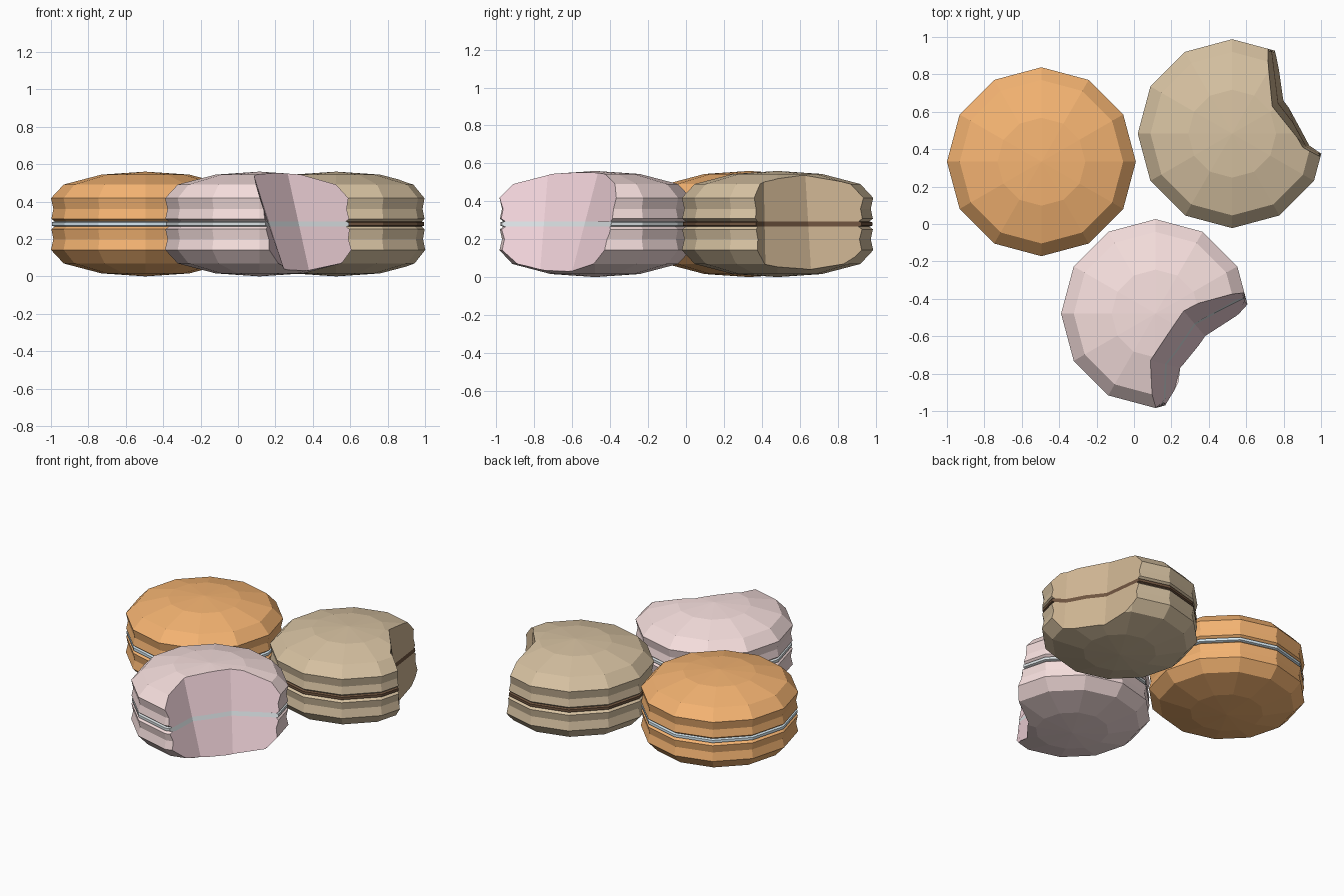
import bpy, bmesh, math

if "Cube" in bpy.data.objects:
    bpy.data.objects.remove(bpy.data.objects["Cube"])

SIDES = 12
MID = 0.28
# dome + foot profile of the upper shell: (radius, height above middle)
SHELL = [(0.235, 0.264), (0.437, 0.211), (0.505, 0.138), (0.492, 0.08), (0.503, 0.028), (0.485, 0.014)]
FILL = [(0.485, 0.014), (0.5, 0.009), (0.5, -0.009), (0.485, -0.014)]


def material(name, rgb):
    m = bpy.data.materials.new(name)
    m.diffuse_color = (*rgb, 1)
    m.use_nodes = True
    m.node_tree.nodes["Principled BSDF"].inputs["Base Color"].default_value = m.diffuse_color
    return m


def make_object(name, bm, mat):
    bmesh.ops.recalc_face_normals(bm, faces=bm.faces)
    me = bpy.data.meshes.new(name)
    bm.to_mesh(me)
    bm.free()
    ob = bpy.data.objects.new(name, me)
    bpy.context.collection.objects.link(ob)
    me.materials.append(mat)
    return ob


def lathe(name, profile, centre, mat, flip=1, apex=None):
    """Closed 12-sided turned solid; optional apex point on the dome."""
    bm = bmesh.new()
    cx, cy = centre
    rings = []
    for r, h in profile:
        rings.append([bm.verts.new((cx + r * math.cos(2 * math.pi * i / SIDES),
                                    cy + r * math.sin(2 * math.pi * i / SIDES),
                                    MID + flip * h)) for i in range(SIDES)])
    for a, b in zip(rings, rings[1:]):
        for i in range(SIDES):
            j = (i + 1) % SIDES
            bm.faces.new((a[i], a[j], b[j], b[i]))
    if apex is None:
        bm.faces.new(rings[0])
    else:
        tip = bm.verts.new((cx, cy, MID + flip * apex))
        for i in range(SIDES):
            bm.faces.new((rings[0][i], rings[0][(i + 1) % SIDES], tip))
    bm.faces.new(rings[-1])
    return make_object(name, bm, mat)


def bite_cutter(name, low, high, mat):
    """Slanted prism between a bite outline at z=0.03 and one at z=0.53."""
    bm = bmesh.new()

    def level(z):
        t = (z - 0.03) / 0.5
        return [bm.verts.new((a[0] + (b[0] - a[0]) * t, a[1] + (b[1] - a[1]) * t, z))
                for a, b in zip(low, high)]
    lo, hi = level(-0.1), level(0.68)
    n = len(lo)
    bm.faces.new(lo)
    bm.faces.new(hi)
    for i in range(n):
        j = (i + 1) % n
        bm.faces.new((lo[i], lo[j], hi[j], hi[i]))
    ob = make_object(name, bm, mat)
    ob.hide_render = True
    return ob


def cut(ob, cutter, mat):
    cutter.data.materials[0] = mat
    mod = ob.modifiers.new("bite", 'BOOLEAN')
    mod.operation = 'DIFFERENCE'
    mod.solver = 'EXACT'
    mod.material_mode = 'TRANSFER'
    mod.object = cutter
    dg = bpy.context.evaluated_depsgraph_get()
    dg.update()
    me = bpy.data.meshes.new_from_object(ob.evaluated_get(dg))
    ob.modifiers.clear()
    ob.data = me


def macaron(prefix, centre, shell_rgb, fill_rgb, inner_rgb=None, bite=None):
    shell = material(prefix + "_shell", shell_rgb)
    fill = material(prefix + "_filling", fill_rgb)
    parts = [(lathe(prefix + "_top_shell", SHELL, centre, shell, 1, 0.28), 0),
             (lathe(prefix + "_filling_layer", FILL, centre, fill), 1),
             (lathe(prefix + "_bottom_shell", SHELL, centre, shell, -1, 0.28), 0)]
    if bite:
        inner = material(prefix + "_crumb", inner_rgb)
        cutter = bite_cutter(prefix + "_bite_cutter", *bite, inner)
        for ob, is_fill in parts:
            cut(ob, cutter, fill if is_fill else inner)
        bpy.data.objects.remove(cutter)


# whole orange macaron
macaron("orange", (-0.495, 0.333), (0.92, 0.46, 0.17), (0.68, 0.82, 0.90))

# brown macaron with a shallow bite
macaron("brown", (0.525, 0.483), (0.68, 0.54, 0.36), (0.16, 0.09, 0.05), (0.62, 0.46, 0.29),
        ([(0.74, 1.15), (0.80, 0.66), (0.94, 0.42), (1.2, 0.26), (1.5, 1.3)],
         [(0.68, 1.15), (0.74, 0.63), (0.90, 0.41), (1.2, 0.23), (1.5, 1.3)]))

# pink macaron with a deep bite
macaron("pink", (0.115, -0.479), (0.93, 0.74, 0.73), (0.70, 0.75, 0.77), (0.88, 0.65, 0.70),
        ([(0.85, -0.36), (0.38, -0.60), (0.25, -0.77), (0.12, -1.10), (0.9, -1.3)],
         [(0.85, -0.26), (0.27, -0.47), (0.09, -0.73), (0.05, -1.10), (0.9, -1.3)]))
